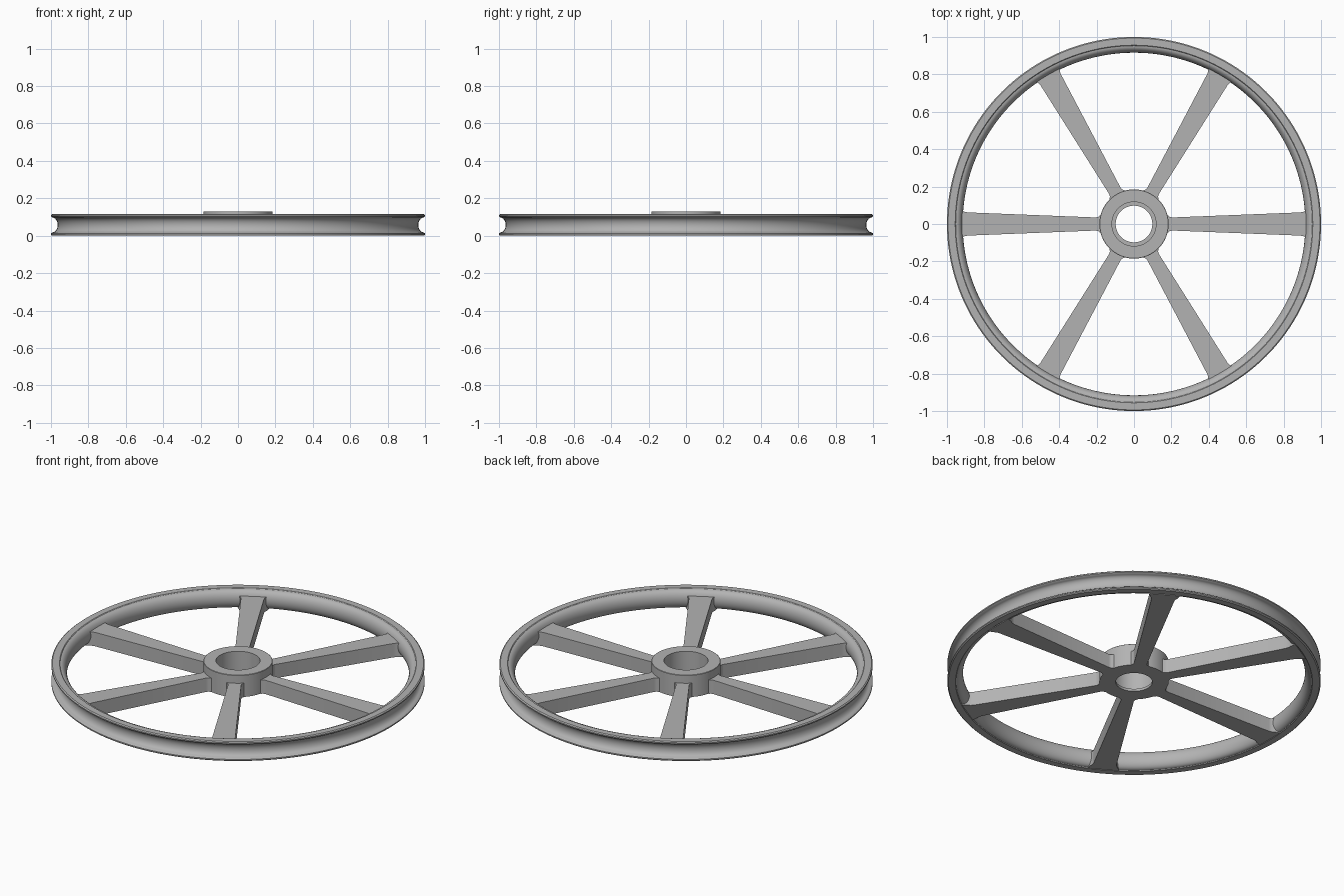
import bpy, bmesh, math
from mathutils import Matrix

cube = bpy.data.objects.get("Cube")
if cube:
    bpy.data.objects.remove(cube)

grey = bpy.data.materials.new("cast grey")
grey.use_nodes = True
colour = (0.45, 0.45, 0.45, 1)
grey.diffuse_color = colour
grey.node_tree.nodes["Principled BSDF"].inputs["Base Color"].default_value = colour


def finish(bm, name, angle=35):
    bmesh.ops.recalc_face_normals(bm, faces=bm.faces)
    mesh = bpy.data.meshes.new(name)
    bm.to_mesh(mesh)
    bm.free()
    mesh.materials.append(grey)
    obj = bpy.data.objects.new(name, mesh)
    bpy.context.collection.objects.link(obj)
    bpy.ops.object.select_all(action='DESELECT')
    obj.select_set(True)
    bpy.context.view_layer.objects.active = obj
    bpy.ops.object.shade_smooth_by_angle(angle=math.radians(angle))
    return obj


def lathe(name, profile, segments=128):
    """Turn a closed (radius, height) profile about the z axis."""
    bm = bmesh.new()
    rings = []
    for i in range(segments):
        a = 2 * math.pi * i / segments
        rings.append([bm.verts.new((r * math.cos(a), r * math.sin(a), z)) for r, z in profile])
    for i, ring in enumerate(rings):
        following = rings[(i + 1) % segments]
        for j in range(len(profile)):
            k = (j + 1) % len(profile)
            bm.faces.new((ring[j], following[j], following[k], ring[k]))
    return finish(bm, name)


def arc(radius, depth, low, high, steps=12):
    """Points of a half ellipse sunk inward from a radius."""
    mid, half = (low + high) / 2, (high - low) / 2
    return [(radius - depth * math.sin(math.pi * i / steps),
             mid - half * math.cos(math.pi * i / steps)) for i in range(steps + 1)]


# Rim: rounded lips, grooved outside, bulging inside
H = 0.115
groove = arc(0.992, 0.028, 0.018, H - 0.018)
bulge = arc(0.952, 0.036, 0.004, H - 0.004, 16)
lathe("rim", [(0.994, 0), (1, 0.005), (1, 0.012)] + groove
      + [(1, H - 0.012), (1, H - 0.005), (0.994, H), (0.956, H)]
      + bulge[::-1] + [(0.956, 0)], 160)

# Hub: collar with a counterbored hole
lathe("hub", [(0.098, 0), (0.185, 0), (0.185, 0.128), (0.183, 0.13),
              (0.118, 0.13), (0.118, 0.015), (0.098, 0.015)], 96)

# Spokes: tapered flat bars, flared where they meet hub and rim
edge = [(0.16, 0.05), (0.183, 0.046), (0.19, 0.038), (0.205, 0.035), (0.89, 0.062),
        (0.908, 0.066), (0.92, 0.074), (0.95, 0.085)]
outline = edge + [(x, -y) for x, y in reversed(edge)]
for n in range(6):
    bm = bmesh.new()
    base = bm.faces.new([bm.verts.new((x, y, 0)) for x, y in outline])
    top = bmesh.ops.extrude_face_region(bm, geom=[base])["geom"]
    bmesh.ops.translate(bm, vec=(0, 0, 0.082),
                        verts=[v for v in top if isinstance(v, bmesh.types.BMVert)])
    bmesh.ops.transform(bm, matrix=Matrix.Rotation(n * math.pi / 3, 4, 'Z'), verts=bm.verts)
    finish(bm, f"spoke_{n + 1}", 50)
